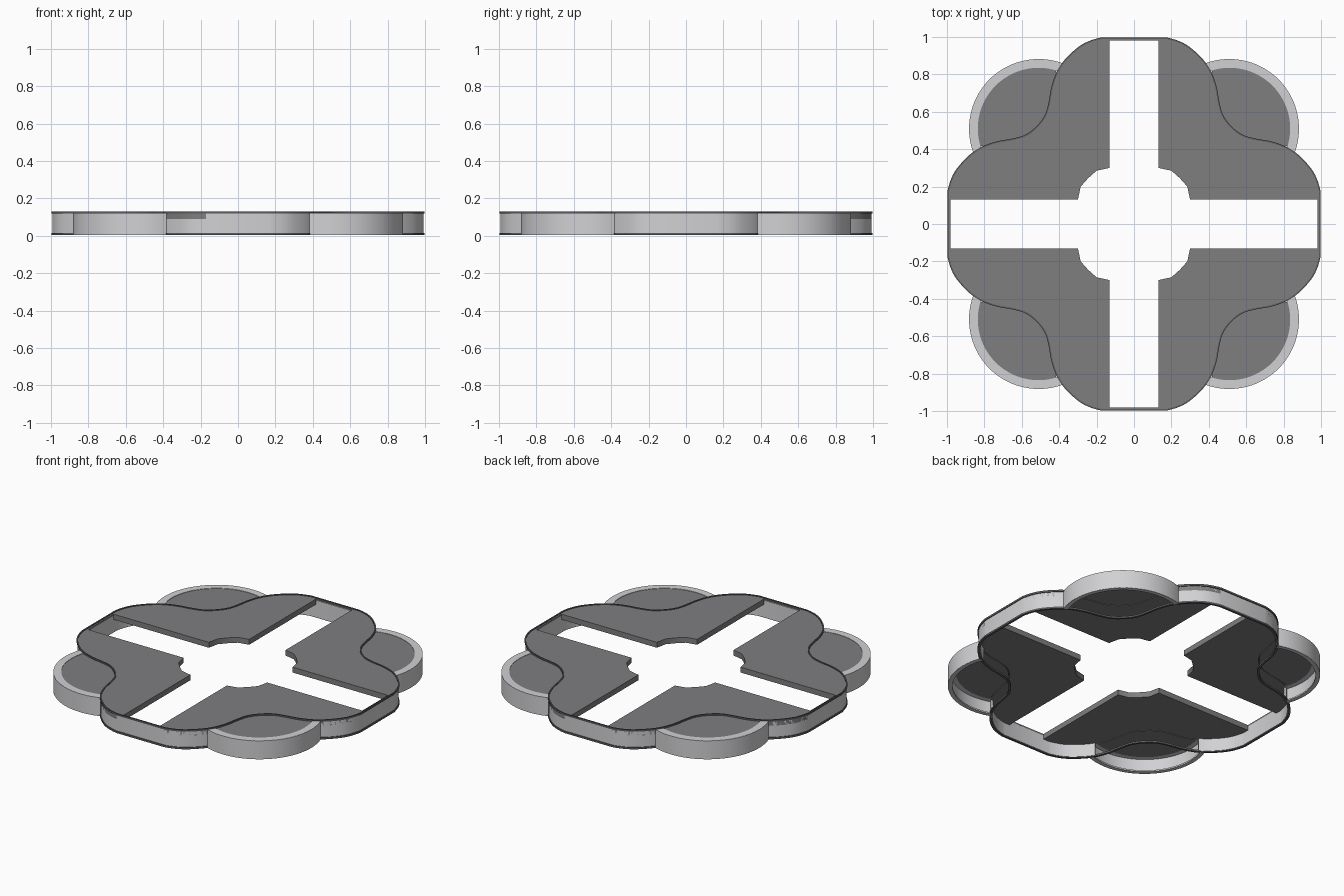
import bpy, bmesh, math
from mathutils import Vector

if "Cube" in bpy.data.objects:
    bpy.data.objects.remove(bpy.data.objects["Cube"])

def material(name, v):
    m = bpy.data.materials.new(name)
    m.diffuse_color = (v, v, v * 1.03, 1)
    m.use_nodes = True
    m.node_tree.nodes["Principled BSDF"].inputs["Base Color"].default_value = m.diffuse_color
    return m

LIGHT = material("light grey", 0.64)
DARK = material("dark grey", 0.21)
RIM = material("rim charcoal", 0.11)

def finish(name, bm, mat):
    bmesh.ops.recalc_face_normals(bm, faces=bm.faces)
    me = bpy.data.meshes.new(name)
    bm.to_mesh(me)
    bm.free()
    ob = bpy.data.objects.new(name, me)
    bpy.context.collection.objects.link(ob)
    me.materials.append(mat)
    bpy.context.view_layer.objects.active = ob
    ob.select_set(True)
    bpy.ops.object.shade_smooth_by_angle(angle=math.radians(30))
    ob.select_set(False)
    return ob

def band(name, outer, inner, z0, z1, mat, closed=True):
    """Rectangular-section strip between two matching 2D paths."""
    bm = bmesh.new()
    rows = [[bm.verts.new((p.x, p.y, z)) for p, z in ((o, z0), (o, z1), (i, z1), (i, z0))]
            for o, i in zip(outer, inner)]
    n = len(rows)
    for k in range(n if closed else n - 1):
        a, b = rows[k], rows[(k + 1) % n]
        for j in range(4):
            bm.faces.new((a[j], b[j], b[(j + 1) % 4], a[(j + 1) % 4]))
    if not closed:
        bm.faces.new(rows[0])
        bm.faces.new(rows[-1])
    return finish(name, bm, mat)

def prism(name, pts, z0, z1, mat):
    bm = bmesh.new()
    f = bm.faces.new([bm.verts.new((p.x, p.y, z0)) for p in pts])
    top = bmesh.ops.extrude_face_region(bm, geom=[f])["geom"]
    bmesh.ops.translate(bm, vec=(0, 0, z1 - z0),
                        verts=[v for v in top if isinstance(v, bmesh.types.BMVert)])
    return finish(name, bm, mat)

def spin(pts, q):
    c, s = ((1, 0), (0, 1), (-1, 0), (0, -1))[q]
    return [Vector((p.x * c - p.y * s, p.x * s + p.y * c)) for p in pts]

# Wavy corner profile: one octant mirrored over the diagonal, then smoothed
half = [(0.17, 0.998), (0.265, 0.967), (0.345, 0.905), (0.405, 0.83),
        (0.44, 0.74), (0.457, 0.65), (0.478, 0.58)]
key = [Vector(p) for p in half + [(0.522, 0.522)] + [(y, x) for x, y in reversed(half)]]
key = [Vector((0.1, 0.998))] + key + [Vector((0.998, 0.1))]
wave = []
for k in range(1, len(key) - 2):
    a, b, c, d = key[k - 1:k + 3]
    for j in range(6):
        t = j / 6
        wave.append(0.5 * (2 * b + (c - a) * t + (2 * a - 5 * b + 4 * c - d) * t * t
                           + (3 * b - a - 3 * c + d) * t ** 3))
wave.append(key[-2])
size = len(wave)

# Whole outline, clockwise
outline = [p for q in (0, 3, 2, 1) for p in spin(wave, q)]

def inset(d):
    res, n = [], len(outline)
    for k, p in enumerate(outline):
        t = (outline[(k + 1) % n] - outline[k - 1]).normalized()
        res.append(p + Vector((t.y, -t.x)) * d)
    return res

# Thin dark rims run round the top and bottom of the whole outline
band("frame_rim_bottom", outline, inset(0.014), 0.004, 0.016, RIM)
band("frame_rim_top", outline, inset(0.008), 0.118, 0.13, RIM)

# Arm end walls reach from one pod to the next
first = [k for k, p in enumerate(wave) if p.y < 0.83][0]
last = size - first
w_out, w_in = inset(0.005), inset(0.018)
arm_out = w_out[last - 1:size + first + 1]
arm_in = w_in[last - 1:size + first + 1]

# Corner panels, with slots and a faceted centre opening between them
edge = inset(0.005)[:size]
notch = [(0.30, 0.13), (0.285, 0.20), (0.245, 0.245), (0.20, 0.285), (0.13, 0.30)]
panel = [Vector((0.13, 0.99))] + edge + [Vector((0.99, 0.13))] + [Vector(p) for p in notch]
slot_end = [Vector(p) for p in ((-0.14, 0.98), (0.14, 0.98), (0.14, 0.992), (-0.14, 0.992))]

# Round pods outside each concave corner
def arc(r, a0=-20, a1=110, n=40):
    return [Vector((0.51 + r * math.cos(math.radians(a0 + (a1 - a0) * k / n)),
                    0.51 + r * math.sin(math.radians(a0 + (a1 - a0) * k / n))))
            for k in range(n + 1)]

lid = arc(0.327, -17, 107) + [p for p in wave if p.x < 0.81 and p.y < 0.81]

for q in range(4):
    band(f"arm_wall_{q}", spin(arm_out, q), spin(arm_in, q), 0.008, 0.122, LIGHT, False)
    prism(f"corner_panel_{q}", spin(panel, q), 0.09, 0.125, DARK)
    prism(f"slot_end_{q}", spin(slot_end, q), 0.115, 0.125, DARK)
    band(f"pod_wall_{q}", spin(arc(0.372), q), spin(arc(0.355), q), 0.004, 0.122, LIGHT, False)
    band(f"pod_top_ring_{q}", spin(arc(0.3715), q), spin(arc(0.325), q), 0.09, 0.1225, LIGHT, False)
    band(f"pod_foot_ring_{q}", spin(arc(0.3715), q), spin(arc(0.345), q), 0.003, 0.012, LIGHT, False)
    prism(f"pod_lid_{q}", spin(lid, q), 0.09, 0.12, DARK)
